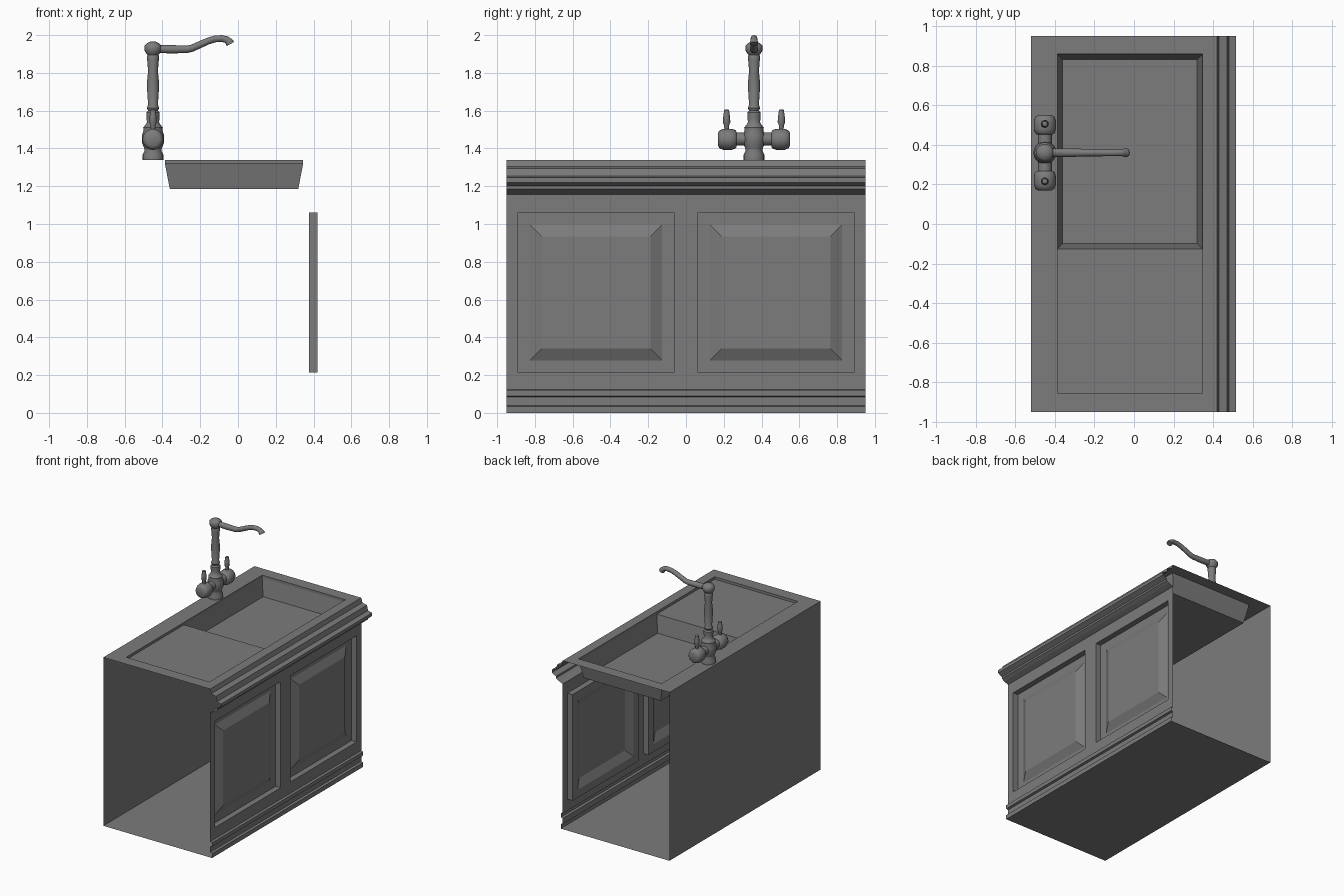
import bpy, bmesh, math
from mathutils import Vector, Matrix

if "Cube" in bpy.data.objects:
    bpy.data.objects.remove(bpy.data.objects["Cube"])

grey = bpy.data.materials.new("plain grey")
grey.use_nodes = True
colour = (0.2, 0.2, 0.2, 1)
grey.diffuse_color = colour
grey.node_tree.nodes["Principled BSDF"].inputs["Base Color"].default_value = colour

HALF = 0.95          # half length of the cabinet
FRONT = 0.42         # front sheet
BACK = -0.52
TOP = 1.34
TAP_X, TAP_Y = -0.45, 0.36


def finish(bm, name, smooth=False):
    bmesh.ops.remove_doubles(bm, verts=bm.verts, dist=0.0002)
    mesh = bpy.data.meshes.new(name)
    bm.to_mesh(mesh)
    bm.free()
    mesh.materials.append(grey)
    ob = bpy.data.objects.new(name, mesh)
    bpy.context.collection.objects.link(ob)
    if smooth:
        bpy.ops.object.select_all(action="DESELECT")
        ob.select_set(True)
        bpy.context.view_layer.objects.active = ob
        bpy.ops.object.shade_smooth_by_angle(angle=math.radians(40))
    return ob


def face(bm, points):
    bm.faces.new([bm.verts.new(p) for p in points])


def rect_x(x, y0, y1, z0, z1):
    return [(x, y0, z0), (x, y1, z0), (x, y1, z1), (x, y0, z1)]


def rect_z(z, x0, x1, y0, y1):
    return [(x0, y0, z), (x1, y0, z), (x1, y1, z), (x0, y1, z)]


def loft(bm, loops, caps=False):
    """Bridge successive loops; optionally close the last one."""
    n = len(loops[0])
    for a, b in zip(loops, loops[1:]):
        for j in range(n):
            k = (j + 1) % n
            face(bm, [a[j], a[k], b[k], b[j]])
    if caps:
        face(bm, loops[-1])


def sweep(name, profile):
    """Extrude an open x-z profile along the cabinet."""
    bm = bmesh.new()
    for (x0, z0), (x1, z1) in zip(profile, profile[1:]):
        face(bm, [(x0, -HALF, z0), (x1, -HALF, z1), (x1, HALF, z1), (x0, HALF, z0)])
    return finish(bm, name)


def lathe(name, profile, origin, axis, steps=20):
    """Revolve (radius, height) points around an axis."""
    turn = Vector((0, 0, 1)).rotation_difference(Vector(axis)).to_matrix()
    ring = [2 * math.pi * i / steps for i in range(steps)]
    loops = [[Vector(origin) + turn @ Vector((r * math.cos(a), r * math.sin(a), h))
              for a in ring] for r, h in profile]
    bm = bmesh.new()
    loft(bm, loops, True)
    face(bm, loops[0][::-1])
    return finish(bm, name, True)


# Sheet-built cabinet body, open at both ends
sweep("cornice", [(FRONT, TOP), (.43, 1.305), (.47, 1.295), (.48, 1.255), (.515, 1.245),
                  (.515, 1.22), (.48, 1.2), (.48, 1.185), (.455, 1.17), (FRONT, 1.155)])
sweep("plinth_moulding", [(FRONT, .125), (.437, .12), (.437, .09), (FRONT, .085),
                          (FRONT, .04), (.437, .035), (.437, 0)])
sweep("floor_and_back", [(.437, 0), (BACK, 0), (BACK, TOP)])

# Front sheet around the two door openings
DOOR_Z = (.215, 1.06)
bm = bmesh.new()
for z0, z1 in ((.125, DOOR_Z[0]), (DOOR_Z[1], 1.155)):
    face(bm, rect_x(FRONT, -HALF, HALF, z0, z1))
for y0, y1 in ((-HALF, -.89), (-.063, .063), (.89, HALF)):
    face(bm, rect_x(FRONT, y0, y1, *DOOR_Z))
finish(bm, "front_frame")

# Sunken doors with a raised bevelled field
for name, y0, y1 in (("right_door", -.89, -.063), ("left_door", .063, .89)):
    bm = bmesh.new()
    steps = [(FRONT, 0), (.375, 0), (.375, .063), (.405, .125)]
    loft(bm, [rect_x(x, y0 + d, y1 - d, DOOR_Z[0] + d, DOOR_Z[1] - d)
              for x, d in steps], True)
    finish(bm, name)

# Countertop rim, sunken drainboard and tapered basin
WELL = (-.387, .345, -.853, .857)
LEDGE = 1.32
SPLIT = -.125
bm = bmesh.new()
loft(bm, [rect_z(TOP, BACK, FRONT, -HALF, HALF), rect_z(TOP, *WELL), rect_z(LEDGE, *WELL)])
finish(bm, "countertop")
bm = bmesh.new()
face(bm, rect_z(LEDGE, WELL[0], WELL[1], WELL[2], SPLIT))
finish(bm, "drainboard")
bm = bmesh.new()
t = .026
loft(bm, [rect_z(LEDGE, WELL[0], WELL[1], SPLIT, WELL[3]),
          rect_z(1.185, WELL[0] + t, WELL[1] - t, SPLIT + t, WELL[3] - t)], True)
finish(bm, "basin")

# Tap column
lathe("tap_column", [(.055, 0), (.055, .025), (.044, .05), (.046, .06), (.058, .09),
                     (.058, .13), (.05, .155), (.052, .17), (.04, .185), (.032, .2),
                     (.035, .225), (.035, .25), (.026, .26), (.033, .275), (.026, .29),
                     (.033, .4), (.026, .47), (.031, .53), (.031, .55), (.024, .56)],
      (TAP_X, TAP_Y, TOP), (0, 0, 1))
lathe("tap_cap", [(.025, -.04), (.035, -.028), (.045, -.012), (.045, .012), (.035, .025),
                  (.015, .035)], (TAP_X, TAP_Y, 1.93), (0, 0, 1))

# Cross pipe with a barrel valve and lever on each side
lathe("cross_pipe", [(.035, -.11), (.035, .11)], (TAP_X, TAP_Y, 1.45), (0, 1, 0))
for name, s in (("right", -1), ("left", 1)):
    lathe(name + "_valve", [(.04, .092), (.05, .1), (.056, .12), (.056, .16), (.048, .182),
                            (.035, .19)], (TAP_X, TAP_Y, 1.448), (0, s, 0))
    lathe(name + "_lever", [(.012, .05), (.013, .075), (.02, .09), (.018, .12), (.013, .155),
                            (.009, .158)],
          (TAP_X, TAP_Y + s * .145, 1.448), (0, 0, 1), 12)

# Curved spout: rings set along a path
path = [(-.45, 1.928, .02), (-.36, 1.925, .022), (-.27, 1.925, .02), (-.245, 1.93, .019),
        (-.16, 1.968, .018), (-.12, 1.98, .018), (-.085, 1.982, .018), (-.06, 1.976, .018),
        (-.045, 1.962, .022), (-.04, 1.953, .022)]
loops = []
for i, (x, z, r) in enumerate(path):
    a, b = path[max(i - 1, 0)], path[min(i + 1, len(path) - 1)]
    d = Vector((b[0] - a[0], 0, b[1] - a[1])).normalized()
    up = Vector((0, 1, 0)).cross(d)
    loops.append([Vector((x, TAP_Y, z)) + r * (math.cos(k * math.pi / 8) * up.cross(d) * -1
                  - math.sin(k * math.pi / 8) * up) for k in range(16)])
bm = bmesh.new()
loft(bm, loops, True)
bmesh.ops.recalc_face_normals(bm, faces=bm.faces)
finish(bm, "spout", True)
